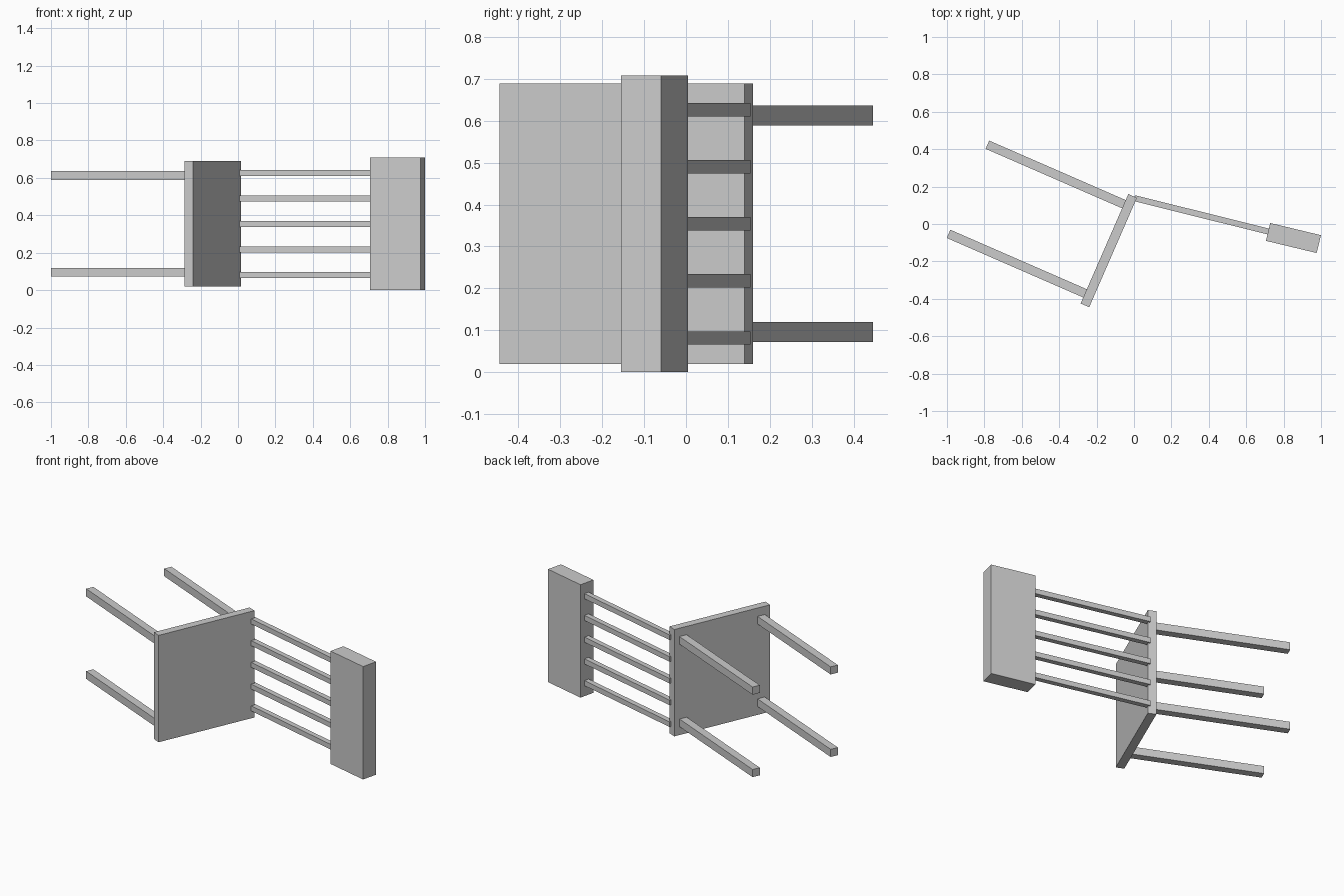
import bpy
from math import radians
from mathutils import Matrix, Vector

default = bpy.data.objects.get("Cube")
if default:
    bpy.data.objects.remove(default, do_unlink=True)

# One plain grey for the whole chair
grey = bpy.data.materials.new("plain grey")
grey.use_nodes = True
colour = (0.6, 0.6, 0.6, 1)
grey.diffuse_color = colour
grey.node_tree.nodes["Principled BSDF"].inputs["Base Color"].default_value = colour

MID_Z = 0.354


def box(name, centre, size, angle):
    """Box turned about the vertical axis."""
    bpy.ops.mesh.primitive_cube_add(size=1, location=centre, rotation=(0, 0, angle))
    part = bpy.context.object
    part.name = part.data.name = name
    part.scale = size
    bpy.ops.object.transform_apply(location=False, rotation=False, scale=True)
    part.data.materials.append(grey)
    return part


# Seat: a thin slab on edge, the chair lying on its side
seat_angle = radians(66.45)
seat_centre = Vector((-0.135, -0.1425, MID_Z))
seat_depth, seat_thick = 0.638, 0.05
box("seat", seat_centre, (seat_depth, seat_thick, 0.67), seat_angle)

# Four legs square to the seat underside
turn = Matrix.Rotation(seat_angle, 3, "Z")
leg_end, leg_thick = 0.821, 0.048
leg_start = seat_thick / 2
for end, along in (("front", -0.26), ("back", 0.26)):
    for side, dz in (("left", -0.2585), ("right", 0.2585)):
        offset = Vector((along, (leg_start + leg_end) / 2, dz))
        box(f"{end}_{side}_leg", seat_centre + turn @ offset,
            (leg_thick, leg_end - leg_start, leg_thick), seat_angle)

# Thick top rail of the backrest
box("top_rail", (0.8525, -0.075, MID_Z), (0.279, 0.098, 0.708), radians(-13.5))

# Five spindles joining seat and top rail
start, stop = Vector((0.002, 0.138, MID_Z)), Vector((0.73, -0.043, MID_Z))
span = stop - start
for i in range(5):
    centre = (start + stop) / 2 + Vector((0, 0, (i - 2) * 0.1363))
    box(f"back_spindle_{i + 1}", centre, (span.length, 0.032, 0.032),
        Vector((1, 0)).angle_signed(span.xy) * -1)
